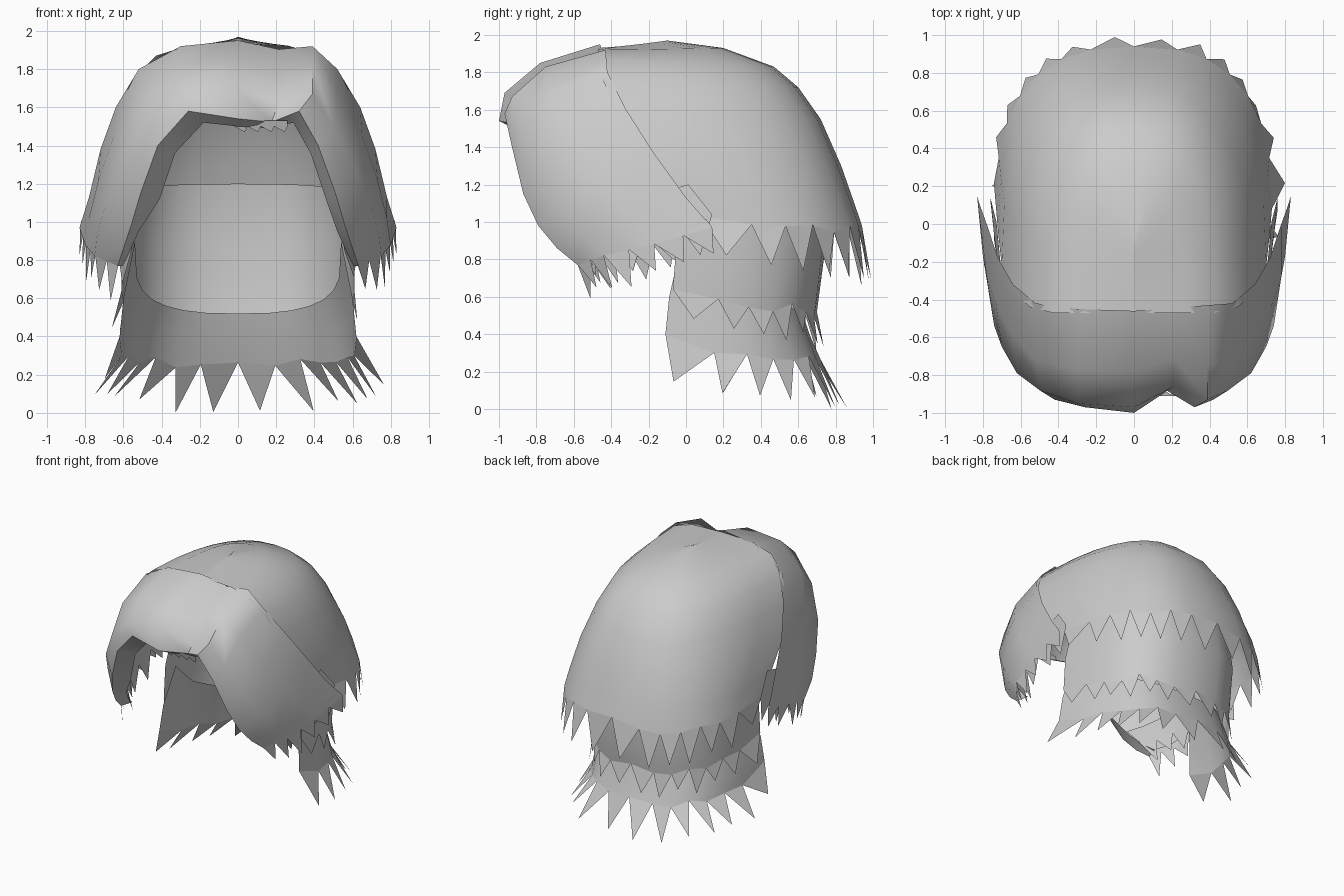
import bpy, math, random
from mathutils import Vector

if "Cube" in bpy.data.objects:
    bpy.data.objects.remove(bpy.data.objects["Cube"])

random.seed(4)
hair = bpy.data.materials.new("light_grey_hair")
hair.diffuse_color = (0.6, 0.6, 0.6, 1)
hair.use_nodes = True
hair.node_tree.nodes["Principled BSDF"].inputs["Base Color"].default_value = hair.diffuse_color


def sheet(name, rows, tips=()):
    """Loft a grid of points into an open sheet; tips = (a, b, tip) triangles."""
    n = len(rows[0])
    verts = [Vector(p) for r in rows for p in r]
    faces = [(j*n+i, j*n+i+1, (j+1)*n+i+1, (j+1)*n+i)
             for j in range(len(rows)-1) for i in range(n-1)]
    for a, b, tip in tips:
        verts.append(tip)
        faces.append((a, len(verts)-1, b))
    me = bpy.data.meshes.new(name)
    me.from_pydata(verts, [], faces)
    me.materials.append(hair)
    ob = bpy.data.objects.new(name, me)
    bpy.context.collection.objects.link(ob)
    bpy.context.view_layer.objects.active = ob
    ob.select_set(True)
    bpy.ops.object.shade_smooth_by_angle(angle=math.radians(60))
    ob.select_set(False)
    return ob


def u_ring(zf, zb, w, yf, yb, n, p=0.77, zp=1.0):
    """U-shaped ring, open to the front, from left end round the back to right end."""
    pts = []
    for i in range(n+1):
        a = math.pi*(i/n - 0.5)
        s, c = math.sin(a), max(0, math.cos(a))
        pts.append(Vector((math.copysign(abs(s)**p, s)*w,
                           yf + (yb-yf)*c**p, zf + (zb-zf)*c**zp)))
    return pts


def layer(name, rings, n, drop, flare, back_drop=0, jag=0.04, zp=1.0, centre=0.2):
    """Back layer of hair with one pointed lock per hem segment."""
    rows = [u_ring(*r, n, zp=zp) for r in rings]
    hem = rows[-1]
    for i in range(1, n):
        hem[i].z += random.uniform(-jag, jag)
    base = (len(rows)-1)*(n+1)
    tips = []
    for i in range(n):
        m = (hem[i]+hem[i+1])/2
        out = Vector((m.x, m.y-centre, 0)).normalized()
        back = 1-abs(2*(i+0.5)/n-1)
        d = drop + back_drop*back + random.uniform(-0.03, 0.03)
        tip = m + out*flare*random.uniform(0.8, 1.2) - Vector((0, 0, d))
        tip.x += random.uniform(-0.03, 0.03)
        tip.z = max(0, tip.z)
        tips.append((base+i, base+i+1, tip))
    return sheet(name, rows, tips)


# Crown: dome from the seam back to the jagged hem (z front, z back, half width, y front, y back)
layer("crown", [
    (1.93, 1.97, 0.00, -0.47, -0.10),
    (1.92, 1.93, 0.27, -0.47, 0.20),
    (1.87, 1.83, 0.43, -0.47, 0.47),
    (1.75, 1.72, 0.55, -0.44, 0.60),
    (1.58, 1.55, 0.63, -0.37, 0.72),
    (1.35, 1.30, 0.70, -0.22, 0.83),
    (1.15, 1.10, 0.72, -0.04, 0.90),
    (1.03, 0.95, 0.73, 0.08, 0.94)], 14, 0.18, 0.05, 0.12)

# Middle layer under the crown
layer("middle_layer", [
    (1.15, 1.20, 0.58, 0.00, 0.70),
    (0.90, 0.90, 0.61, -0.05, 0.75),
    (0.64, 0.50, 0.61, -0.07, 0.70)], 14, 0.15, 0.04, 0.02)

# Neck layer flaring outwards
layer("neck_layer", [
    (0.90, 0.52, 0.54, -0.02, 0.62),
    (0.60, 0.40, 0.60, -0.09, 0.66),
    (0.40, 0.25, 0.62, -0.11, 0.72)], 14, 0.17, 0.14, 0.08, 0.025, 0.45, 0.4)

# Fringe: arches from the seam to the front lip, right half from centre to side hem
ARCHES = [
    [(0, -.46, 1.95), (.3, -.45, 1.92), (.52, -.42, 1.80), (.64, -.32, 1.60),
     (.72, -.18, 1.38), (.78, 0, 1.13), (.83, .14, .97)],
    [(0, -.78, 1.85), (.3, -.77, 1.83), (.52, -.72, 1.68), (.65, -.58, 1.45),
     (.73, -.43, 1.22), (.78, -.28, 1.02), (.80, -.17, .88)],
    [(0, -.97, 1.69), (.3, -.95, 1.67), (.50, -.88, 1.50), (.62, -.79, 1.27),
     (.70, -.65, 1.07), (.74, -.54, .92), (.75, -.44, .82)],
    [(0, -1.0, 1.54), (.26, -.97, 1.58), (.42, -.93, 1.40), (.51, -.87, 1.15),
     (.56, -.79, .98), (.60, -.69, .86), (.63, -.58, .77)],
    [(0, -.92, 1.50), (.23, -.88, 1.52), (.38, -.83, 1.36), (.46, -.77, 1.12),
     (.52, -.67, .95), (.57, -.57, .84), (.60, -.48, .77)],
]
rows = []
for j, half in enumerate(ARCHES):
    left = [Vector((-x, y, z)) for x, y, z in reversed(half[1:])]
    right = [Vector(p) for p in half]
    right[1] += Vector((0.09, 0.02, 0)) if j < 3 else Vector((0.06, 0, 0))
    if j == 4:  # the left lip turns further in
        for k in range(3, 6):
            left[k].x += 0.05
    # parting groove at x = 0.2
    groove = right[0].lerp(right[1], 0.55)
    groove += Vector((0, (0, 0.05, 0.09, 0.10, 0.05)[j], (-.03, -.05, -.05, -.04, -.02)[j]))
    rows.append(left + right[:1] + [groove] + right[1:])
n = len(rows[0])


def side_hem(inset, count, drop, rise):
    """Pointed locks along both lower side edges of the fringe."""
    locks = []
    for col, sx in ((0, -1), (n-1, 1)):
        path = [r[col] - Vector((sx*inset, 0, -inset)) for r in rows[:4]]
        pts = []
        for k in range(count+1):
            t = k/count*(len(path)-1)
            i = min(int(t), len(path)-2)
            pts.append(path[i].lerp(path[i+1], t-i))
        top = [p + Vector((-sx*rise*0.2, -rise*0.8, rise)) for p in pts]
        tips = []
        for k in range(count):
            m = (pts[k]+pts[k+1])/2
            d = drop*random.uniform(0.7, 1.2)
            tips.append((count+1+k, count+2+k,
                         m + Vector((sx*0.01, random.uniform(0.02, 0.09), -d))))
        locks.append((top, pts, tips))
    return locks


sheet("fringe", rows)
for side, (top, pts, tips) in zip(("left", "right"), side_hem(0.003, 6, 0.17, 0.04)):
    sheet(side + "_fringe_locks", [top, pts], tips)
for side, (top, pts, tips) in zip(("left", "right"), side_hem(0.07, 5, 0.19, 0.16)):
    sheet(side + "_inner_locks", [top, pts], tips)

# Small wisps along the middle of the front lip
lip = [Vector((-0.02 + 0.07*k, -0.90, 1.50)) for k in range(5)]
sheet("front_wisps", [[p + Vector((0, -0.01, 0.03)) for p in lip], lip],
      [(5+k, 6+k, (lip[k]+lip[k+1])/2 + Vector((0.02, 0.01, -0.03))) for k in range(4)])
